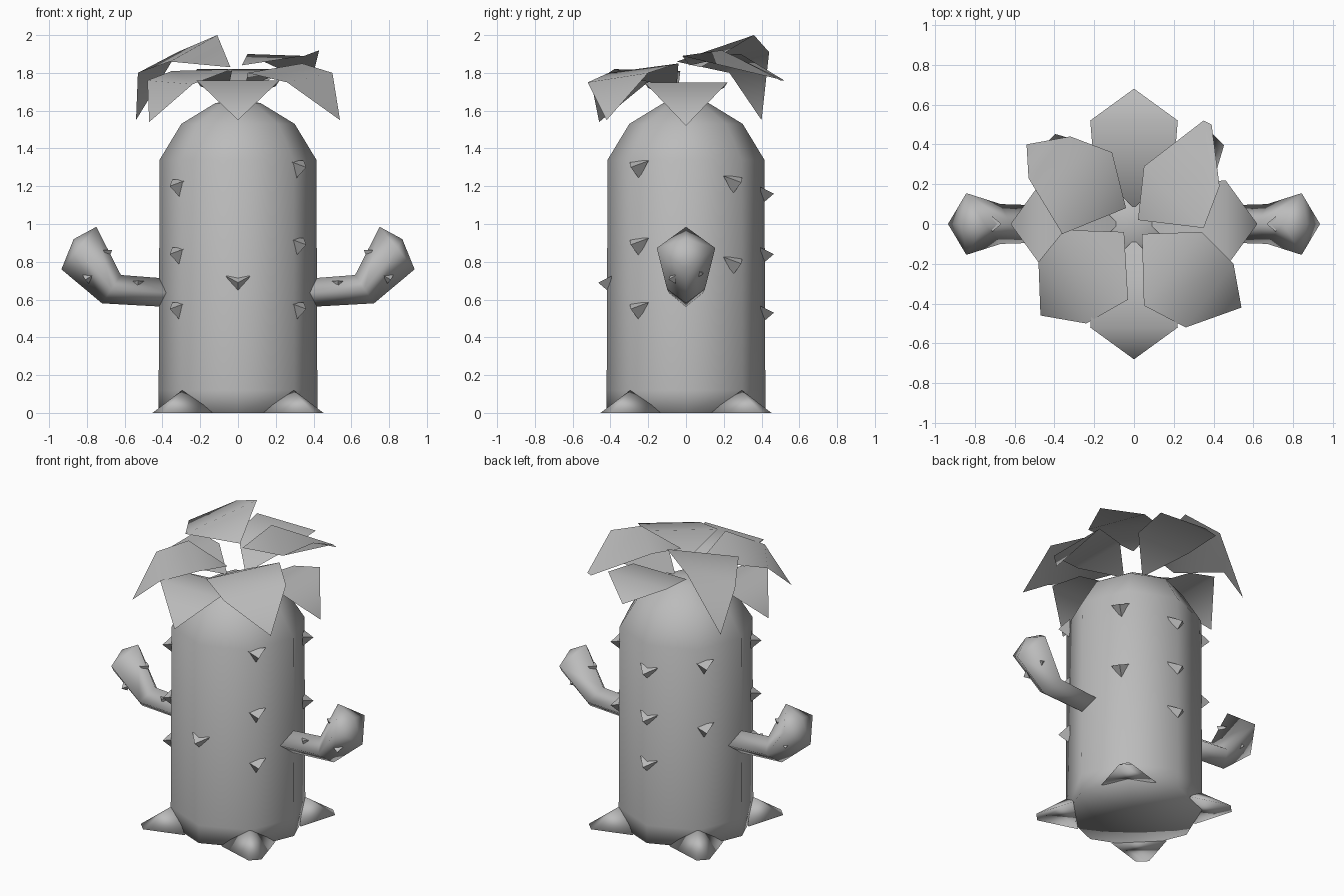
import bpy, bmesh, math
from mathutils import Vector

if "Cube" in bpy.data.objects:
    bpy.data.objects.remove(bpy.data.objects["Cube"], do_unlink=True)

grey = bpy.data.materials.new("plain grey")
grey.use_nodes = True
grey.diffuse_color = (0.5, 0.5, 0.5, 1)
grey.node_tree.nodes["Principled BSDF"].inputs["Base Color"].default_value = (0.5, 0.5, 0.5, 1)


def build(name, points, faces, smooth=True, closed=True):
    """Make one object from points and faces."""
    mesh = bpy.data.meshes.new(name)
    bm = bmesh.new()
    verts = [bm.verts.new(p) for p in points]
    for face in faces:
        bm.faces.new([verts[i] for i in face])
    if closed:
        bmesh.ops.recalc_face_normals(bm, faces=bm.faces)
    for face in bm.faces:
        face.smooth = smooth
    bm.to_mesh(mesh)
    bm.free()
    mesh.materials.append(grey)
    obj = bpy.data.objects.new(name, mesh)
    bpy.context.collection.objects.link(obj)
    return obj


def loft(name, rings, start, end):
    """Skin equal rings and close both ends with a point."""
    n = len(rings[0])
    points = [p for ring in rings for p in ring] + [start, end]
    first, last = len(points) - 2, len(points) - 1
    faces = []
    for i in range(n):
        j = (i + 1) % n
        for k in range(len(rings) - 1):
            a, b = k * n, (k + 1) * n
            faces.append((a + i, a + j, b + j, b + i))
        top = (len(rings) - 1) * n
        faces.append((j, i, first))
        faces.append((top + i, top + j, last))
    return build(name, points, faces)


def thorn(name, base, direction, size=1.0):
    """Three-sided spike with its flat edge on top."""
    d = Vector(direction).normalized()
    side = Vector((0, 0, 1)).cross(d).normalized()
    up = d.cross(side)
    base = Vector(base) - d * 0.015
    points = [base + (side * 0.065 + up * 0.035) * size,
              base + (up * 0.035 - side * 0.065) * size,
              base - up * 0.06 * size,
              base + d * 0.07 * size]
    build(name, points, [(0, 1, 2), (0, 1, 3), (1, 2, 3), (2, 0, 3)], smooth=False)


# Trunk: eight-sided column with a rounded crown
def octagon(radius, z):
    return [(radius * math.cos(i * math.pi / 4), radius * math.sin(i * math.pi / 4), z)
            for i in range(8)]


profile = [(0.42, 0), (0.42, 0.12), (0.415, 1.34), (0.3, 1.53), (0.12, 1.64)]
loft("trunk", [octagon(r, z) for r, z in profile], (0, 0, 0), (0, 0, 1.66))

# Root spikes on the diagonals
for i in range(4):
    angle = math.pi / 4 + i * math.pi / 2
    out = Vector((math.cos(angle), math.sin(angle), 0))
    side = Vector((-out.y, out.x, 0))
    points = [out * 0.36 + side * 0.17, out * 0.36 - side * 0.17,
              out * 0.6 - side * 0.04, out * 0.6 + side * 0.04,
              out * 0.4 + Vector((0, 0, 0.13))]
    build("root_spike", points,
          [(0, 1, 2, 3), (1, 2, 4), (2, 3, 4), (3, 0, 4), (0, 1, 4)])


# Arms: diamond sections, each with inner and outer corner and half depth
sections = [((0.36, 0.71), (0.36, 0.56), 0.09),
            ((0.62, 0.73), (0.72, 0.58), 0.1),
            ((0.75, 0.985), (0.935, 0.76), 0.155)]
for s, label in ((1, "left"), (-1, "right")):
    rings = []
    for (xi, zi), (xo, zo), depth in sections:
        xm, zm = (xi + xo) / 2, (zi + zo) / 2
        rings.append([(s * xi, 0, zi), (s * xm, depth, zm),
                      (s * xo, 0, zo), (s * xm, -depth, zm)])
    loft(label + "_arm", rings, (s * 0.36, 0, 0.64), (s * 0.87, 0, 0.92))
    thorn(label + "_arm_thorn", (s * 0.69, 0, 0.85), (-s, 0, 0.5), 0.6)
    thorn(label + "_arm_thorn", (s * 0.8, -0.075, 0.71), (s * 0.5, -1, -0.3), 0.5)
    thorn(label + "_arm_thorn", (s * 0.8, 0.075, 0.74), (s * 0.5, 1, -0.3), 0.5)
    thorn(label + "_arm_thorn", (s * 0.53, -0.05, 0.69), (0, -1, 0.6), 0.5)

# Trunk thorns in columns: direction in degrees, then heights
columns = [(-90, [0.69]), (90, [1.16, 0.84, 0.53]),
           (-39, [1.3, 0.89, 0.55]), (219, [1.2, 0.84, 0.55]),
           (39, [1.22, 0.79]), (141, [1.22, 0.79])]
for degrees, heights in columns:
    a = math.radians(degrees)
    out = Vector((math.cos(a), math.sin(a), 0))
    for z in heights:
        thorn("trunk_thorn", out * 0.41 + Vector((0, 0, z)), out)


# Leaves: root, side, shoulder, tip, shoulder, side
def leaf(name, points):
    build(name, points, [(0, 1, 5), (1, 2, 4, 5), (2, 3, 4)], closed=False)


# Lower leaves along the axes
for name, degrees, reach, tip, mid in (("front_leaf", -90, 0.68, 1.55, 1.76),
                                       ("left_leaf", 0, 0.62, 1.52, 1.75),
                                       ("right_leaf", 180, 0.62, 1.53, 1.75),
                                       ("back_leaf", 90, 0.68, 1.72, 1.82)):
    a = math.radians(degrees)
    out, side = Vector((math.cos(a), math.sin(a), 0)), Vector((-math.sin(a), math.cos(a), 0))
    outline = [(0.08, 0, 1.64), (0.28, -0.2, mid - 0.03), (reach - 0.16, -0.22, mid),
               (reach, 0, tip), (reach - 0.16, 0.22, mid), (0.28, 0.2, mid - 0.03)]
    leaf(name, [out * r + side * w + Vector((0, 0, z)) for r, w, z in outline])

# Upper leaves on the diagonals, each with its own tilt
leaf("front_left_leaf", [(0.04, -0.05, 1.72), (0.05, -0.41, 1.8), (0.26, -0.52, 1.75),
                         (0.54, -0.42, 1.55), (0.5, -0.2, 1.8), (0.34, -0.04, 1.85)])
leaf("front_right_leaf", [(-0.05, -0.04, 1.72), (-0.35, -0.03, 1.81), (-0.48, -0.19, 1.76),
                          (-0.47, -0.46, 1.54), (-0.24, -0.5, 1.74), (-0.03, -0.38, 1.82)])
leaf("back_left_leaf", [(0.02, 0.02, 1.84), (0.35, -0.02, 1.89), (0.43, 0.19, 1.92),
                        (0.39, 0.5, 1.76), (0.35, 0.52, 1.76), (0.05, 0.29, 1.9)])
leaf("back_right_leaf", [(-0.04, 0.08, 1.83), (-0.11, 0.36, 2.0), (-0.32, 0.44, 1.91),
                         (-0.54, 0.4, 1.55), (-0.53, 0.23, 1.8), (-0.36, -0.05, 1.86)])
